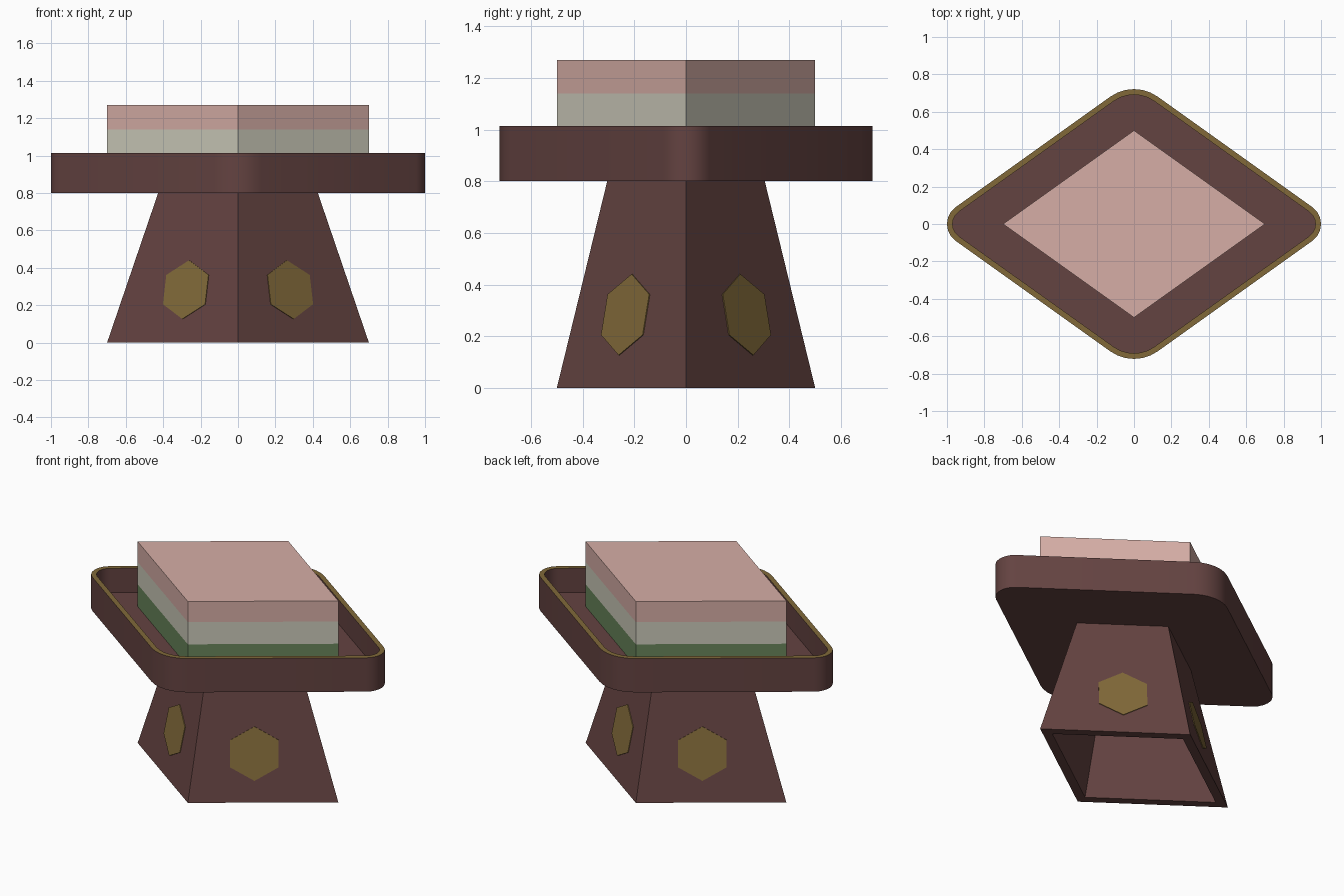
import bpy, bmesh, math
from mathutils import Vector

if "Cube" in bpy.data.objects:
    bpy.data.objects.remove(bpy.data.objects["Cube"])


def srgb(r, g, b):
    def lin(c):
        c /= 255
        return c / 12.92 if c <= 0.04045 else ((c + 0.055) / 1.055) ** 2.4
    return (lin(r), lin(g), lin(b), 1)


def material(name, *rgb):
    m = bpy.data.materials.new(name)
    m.diffuse_color = srgb(*rgb)
    m.use_nodes = True
    m.node_tree.nodes["Principled BSDF"].inputs["Base Color"].default_value = m.diffuse_color
    return m


WOOD = material("dark_lacquer", 100, 67, 65)
GOLD = material("gold", 129, 105, 57)
PINK = material("pink_cake", 214, 174, 166)
WHITE = material("white_cake", 204, 202, 186)
GREEN = material("green_cake", 104, 133, 91)


def loft(name, rings, mats, band_mats=None, closed=False):
    """Join rings of points with quads; cap the ends, or close the last to the first."""
    bm = bmesh.new()
    vs = [[bm.verts.new(p) for p in ring] for ring in rings]
    n = len(rings[0])
    for i in range(len(vs) - 1):
        for j in range(n):
            k = (j + 1) % n
            f = bm.faces.new((vs[i][j], vs[i][k], vs[i + 1][k], vs[i + 1][j]))
            f.material_index = band_mats[i] if band_mats else 0
    bm.faces.new(vs[0][::-1]).material_index = band_mats[0] if band_mats else 0
    bm.faces.new(vs[-1]).material_index = band_mats[-1] if band_mats else 0
    bmesh.ops.recalc_face_normals(bm, faces=bm.faces)
    me = bpy.data.meshes.new(name)
    bm.to_mesh(me)
    bm.free()
    for m in mats:
        me.materials.append(m)
    ob = bpy.data.objects.new(name, me)
    bpy.context.collection.objects.link(ob)
    return ob


def diamond(a, b, z):
    return [(a, 0, z), (0, b, z), (-a, 0, z), (0, -b, z)]


def rounded_diamond(inset, z, a=1.08, b=0.771, cut=0.155, seg=6):
    """Diamond with filleted corners, offset inwards by inset."""
    tilt = math.atan2(a, b)                       # edge normal angle
    pts = []
    for q in range(4):
        side = q % 2 == 0
        half = tilt if side else math.pi / 2 - tilt   # half sweep of the arc
        r = cut / math.tan(half)
        dist = (a if side else b) - r / math.cos(half)
        mid = q * math.pi / 2
        for s in range(seg + 1):
            t = mid + half * (2 * s / seg - 1)
            pts.append((dist * math.cos(mid) + (r - inset) * math.cos(t),
                        dist * math.sin(mid) + (r - inset) * math.sin(t), z))
    return pts


# Hollow tapered foot: up the outside would be capped by the tray, so start inside
loft("foot", [diamond(0.335, 0.24, 0.798), diamond(0.61, 0.435, 0),
              diamond(0.70, 0.50, 0), diamond(0.427, 0.305, 0.80)], [WOOD])

# Tray with a gold rim
tray = loft("tray", [rounded_diamond(0, 0.80), rounded_diamond(0, 1.013),
                     rounded_diamond(0.03, 1.013), rounded_diamond(0.03, 0.86)],
            [WOOD, GOLD], [0, 1, 0])
bpy.context.view_layer.objects.active = tray
tray.select_set(True)
bpy.ops.object.shade_smooth_by_angle(angle=math.radians(35))

# Layered rice cake
loft("layered_cake", [diamond(0.70, 0.50, z) for z in (0.86, 1.0, 1.14, 1.27)],
     [GREEN, WHITE, PINK], [0, 1, 2])

# Gold hexagon plates on the four sloping sides
for sx in (1, -1):
    for sy in (1, -1):
        low_x, low_y = Vector((sx * 0.70, 0, 0)), Vector((0, sy * 0.50, 0))
        top_x, top_y = Vector((sx * 0.427, 0, 0.8)), Vector((0, sy * 0.305, 0.8))
        along = (low_y - low_x).normalized()
        normal = along.cross(top_x - low_x).normalized()
        if normal.x * sx < 0:
            normal = -normal
        up = normal.cross(along)
        if up.z < 0:
            up = -up
        h = 0.283 / 0.8
        centre = low_x.lerp(top_x, h).lerp(low_y.lerp(top_y, h), 0.54)
        rings = [[centre + normal * d + 0.16 * (math.sin(i * math.pi / 3) * along
                                               + math.cos(i * math.pi / 3) * up)
                  for i in range(6)] for d in (-0.002, 0.004)]
        name = "hexagon_%s_%s" % ("back" if sy > 0 else "front", "right" if sx > 0 else "left")
        loft(name, rings, [GOLD])
